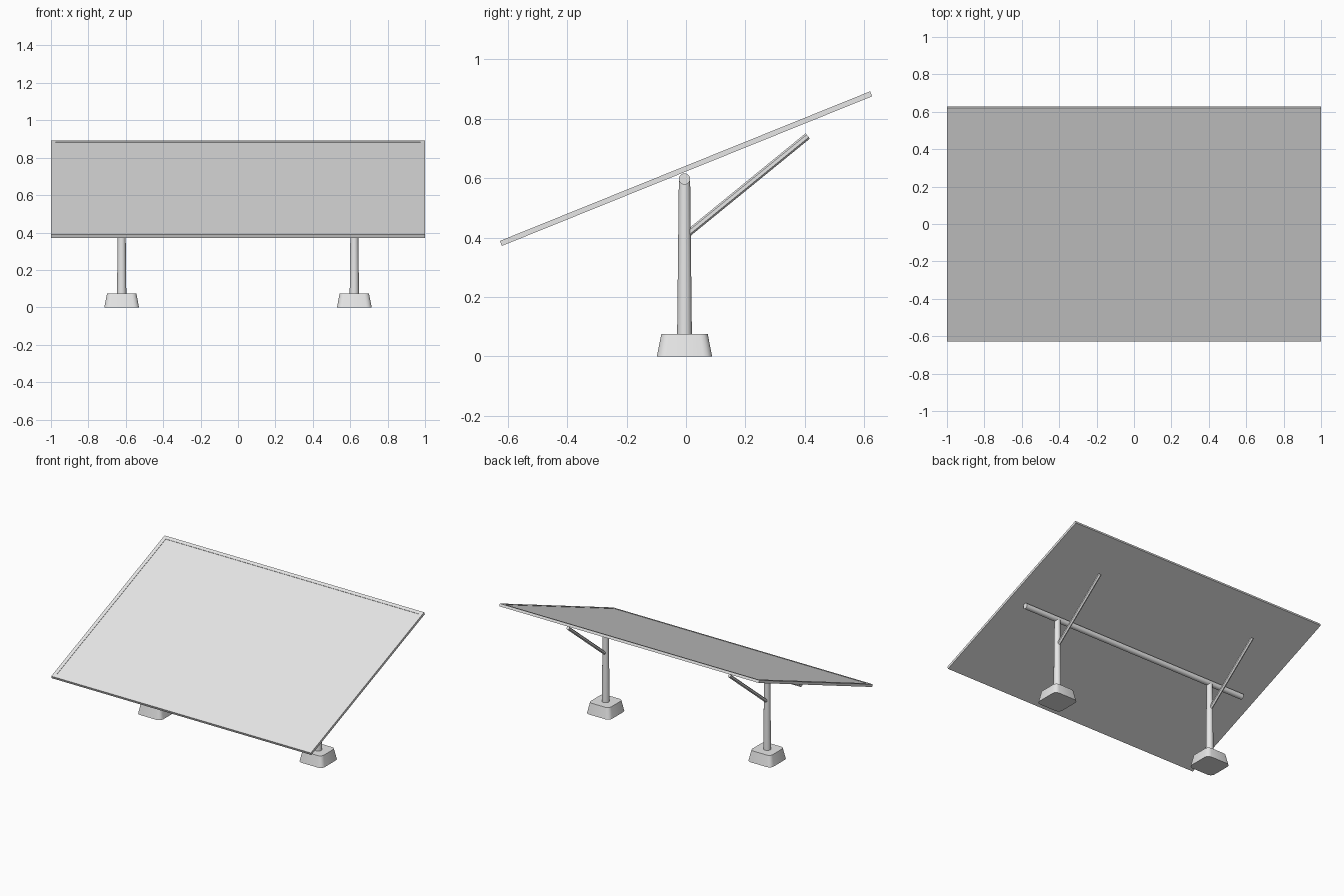
import bpy, bmesh, math
from mathutils import Matrix, Vector

if "Cube" in bpy.data.objects:
    bpy.data.objects.remove(bpy.data.objects["Cube"])

grey = bpy.data.materials.new("light_grey")
grey.diffuse_color = (0.8, 0.8, 0.8, 1)
grey.use_nodes = True
grey.node_tree.nodes["Principled BSDF"].inputs["Base Color"].default_value = grey.diffuse_color
TILT = math.radians(22)
Y0 = -0.005          # line of the posts
POST_X = 0.622


def finish(name, bm, smooth=False):
    bmesh.ops.recalc_face_normals(bm, faces=bm.faces)
    me = bpy.data.meshes.new(name)
    bm.to_mesh(me)
    bm.free()
    me.materials.append(grey)
    ob = bpy.data.objects.new(name, me)
    bpy.context.collection.objects.link(ob)
    if smooth:
        bpy.ops.object.select_all(action='DESELECT')
        ob.select_set(True)
        bpy.context.view_layer.objects.active = ob
        bpy.ops.object.shade_smooth_by_angle(angle=math.radians(40))
    return ob


def rod(name, a, b, r1, r2, sides, smooth=True):
    a, b = Vector(a), Vector(b)
    d = b - a
    m = Matrix.Translation((a + b) / 2) @ d.to_track_quat('Z', 'Y').to_matrix().to_4x4()
    bm = bmesh.new()
    bmesh.ops.create_cone(bm, cap_ends=True, segments=sides, radius1=r1,
                          radius2=r2, depth=d.length, matrix=m)
    return finish(name, bm, smooth)


# tilted panel with a narrow frame around a slightly recessed sheet
bm = bmesh.new()
bmesh.ops.create_cube(bm, size=1, matrix=Matrix.Diagonal((2, 1.345, 0.018, 1)))
bm.normal_update()
top = [f for f in bm.faces if f.normal.z > 0.9]
bmesh.ops.inset_region(bm, faces=top, thickness=0.035)
bmesh.ops.inset_region(bm, faces=top, thickness=0.0005, depth=-0.002)
bm.transform(Matrix.Translation((0, 0, 0.632)) @ Matrix.Rotation(TILT, 4, 'X'))
finish("panel", bm)

# round cross beam under the panel
rod("cross_beam", (-0.885, Y0, 0.597), (0.885, Y0, 0.597), 0.019, 0.019, 24)

for side, s in (("left", -1), ("right", 1)):
    x = s * POST_X
    # tapered foot block with rounded corners
    bm = bmesh.new()
    bmesh.ops.create_cube(bm, size=1, matrix=Matrix.Translation((x, Y0, 0.0375))
                          @ Matrix.Diagonal((0.186, 0.186, 0.075, 1)))
    upright = [e for e in bm.edges if abs(e.verts[0].co.z - e.verts[1].co.z) > 0.05]
    bmesh.ops.bevel(bm, geom=upright, offset=0.03, segments=3, profile=0.5,
                    affect='EDGES')
    for v in bm.verts:
        if v.co.z > 0.05:
            v.co.x = x + (v.co.x - x) * 0.84
            v.co.y = Y0 + (v.co.y - Y0) * 0.84
    finish(side + "_foot", bm, True)

    # tapered post and diagonal brace
    rod(side + "_post", (x, Y0, 0.06), (x, Y0, 0.6), 0.025, 0.019, 24)
    rod(side + "_brace", (x, 0.0, 0.408), (x, 0.41, 0.742), 0.0115, 0.0115, 6, False)
